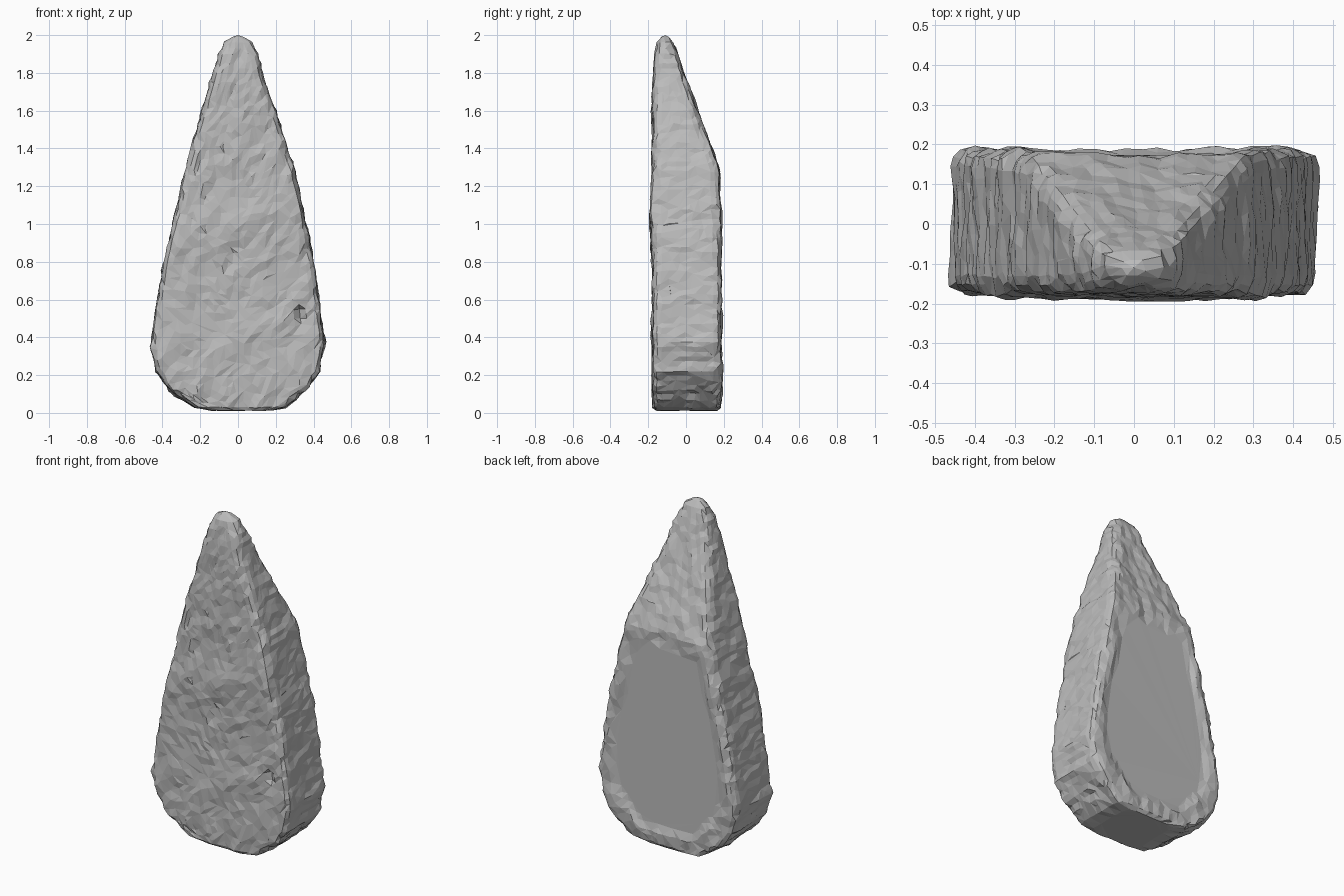
import bpy, bmesh, math
from mathutils import Vector, noise

cube = bpy.data.objects.get("Cube")
if cube:
    bpy.data.objects.remove(cube, do_unlink=True)

# Outline of the stone: height, left side x, right side x, front y, back y
PROFILE = [
    (0.012, -0.14, 0.18, -0.155, 0.165),
    (0.03, -0.23, 0.25, -0.17, 0.18),
    (0.12, -0.365, 0.36, -0.175, 0.19),
    (0.22, -0.43, 0.43, -0.175, 0.19),
    (0.35, -0.462, 0.458, -0.175, 0.19),
    (0.50, -0.445, 0.442, -0.175, 0.19),
    (0.80, -0.39, 0.40, -0.175, 0.19),
    (1.28, -0.28, 0.30, -0.175, 0.175),
    (1.55, -0.205, 0.215, -0.175, 0.08),
    (1.75, -0.145, 0.145, -0.172, 0.005),
    (1.90, -0.105, 0.105, -0.165, -0.04),
    (1.96, -0.07, 0.07, -0.15, -0.065),
    (1.99, -0.03, 0.03, -0.13, -0.09),
]


def section(x0, x1, y0, y1):
    """Rounded rectangle with evenly divided sides."""
    r = min(0.045, 0.42 * (x1 - x0), 0.42 * (y1 - y0))
    corners = [(x1 - r, y0 + r, -90), (x1 - r, y1 - r, 0),
               (x0 + r, y1 - r, 90), (x0 + r, y0 + r, 180)]
    arcs = [[Vector((cx + r * math.cos(math.radians(a + k * 30)),
                     cy + r * math.sin(math.radians(a + k * 30))))
             for k in range(4)] for cx, cy, a in corners]
    pts = []
    for i, arc in enumerate(arcs):
        pts += arc
        steps = 12 if i % 2 == 0 else 24
        nxt = arcs[(i + 1) % 4][0]
        pts += [arc[-1].lerp(nxt, k / steps) for k in range(1, steps)]
    return pts


def smooth(a, b, t):
    t = max(0.0, min(1.0, (t - a) / (b - a)))
    return t * t * (3 - 2 * t)


# Loft the sections into a closed body
bm = bmesh.new()
rings = []
for lo, hi in zip(PROFILE, PROFILE[1:]):
    n = max(1, round((hi[0] - lo[0]) / 0.025))
    for k in range(n):
        row = [a + (b - a) * k / n for a, b in zip(lo, hi)]
        rings.append([bm.verts.new((p.x, p.y, row[0])) for p in section(*row[1:])])
rings.append([bm.verts.new((p.x, p.y, PROFILE[-1][0])) for p in section(*PROFILE[-1][1:])])
for a, b in zip(rings, rings[1:]):
    for i in range(len(a)):
        j = (i + 1) % len(a)
        bm.faces.new((a[i], a[j], b[j], b[i]))
bm.faces.new(rings[0][::-1])
tip = bm.verts.new((0, -0.11, 2.0))
top = rings[-1]
for i in range(len(top)):
    bm.faces.new((top[i], top[(i + 1) % len(top)], tip))
bm.normal_update()

# Chip the surface, leaving a smooth sunken panel low on the back
moves = []
for v in bm.verts:
    p, nrm = v.co.copy(), v.normal.copy()
    grain = Vector((p.x * 9, p.y * 9, p.z * 6))
    if nrm.y < -0.6:                       # diagonal grain on the front
        grain = Vector((p.x * 11 - p.z * 4, p.y * 9, p.z * 6))
    elif abs(nrm.x) > 0.6:                 # level grain on the sides
        grain = Vector((p.x * 7, p.y * 5, p.z * 12))
    d = 0.011 * noise.noise(grain) + 0.009 * noise.noise(grain * 2.6)
    edge = 1 - max(abs(c) for c in nrm)    # rougher along the corners
    d += 0.05 * edge * noise.noise(p * 22)
    if nrm.y < -0.6:                       # swollen ledge across the front
        d += 0.014 * math.exp(-((p.z - 1.02 - 0.3 * p.x) / 0.11) ** 2)
        if abs(p.x - 0.32) < 0.012 and 0.35 < p.z < 0.57:
            d -= 0.025                     # upright crack
    d *= smooth(0.0, 0.05, 2.0 - p.z) * smooth(0.0, 0.04, p.z)
    new = p + nrm * d
    if nrm.y > 0.85:
        width = 0.41 - 0.15 * smooth(0.55, 1.3, p.z) - 0.14 * smooth(0.35, 0.08, p.z) \
            if p.z > 0.35 else 0.40 - 0.17 * (1 - smooth(0.08, 0.35, p.z))
        inside = smooth(0.0, 0.05, width - 0.03 - abs(p.x))
        inside *= smooth(0.09, 0.14, p.z) * (1 - smooth(1.17, 1.24, p.z))
        new.y += (0.174 - new.y) * inside
    moves.append((v, new))
for v, new in moves:
    v.co = new
bmesh.ops.triangulate(bm, faces=bm.faces[:])
bmesh.ops.recalc_face_normals(bm, faces=bm.faces[:])

mesh = bpy.data.meshes.new("stone_body")
bm.to_mesh(mesh)
bm.free()
stone = bpy.data.objects.new("stone_body", mesh)
bpy.context.collection.objects.link(stone)

# Broad irregular flat facets
facets = stone.modifiers.new("Facets", 'DECIMATE')
facets.ratio = 0.3

# Plain grey stone
grey = bpy.data.materials.new("stone_grey")
grey.use_nodes = True
colour = (0.5, 0.5, 0.5, 1)
grey.diffuse_color = colour
bsdf = grey.node_tree.nodes["Principled BSDF"]
bsdf.inputs["Base Color"].default_value = colour
bsdf.inputs["Roughness"].default_value = 0.9
mesh.materials.append(grey)
